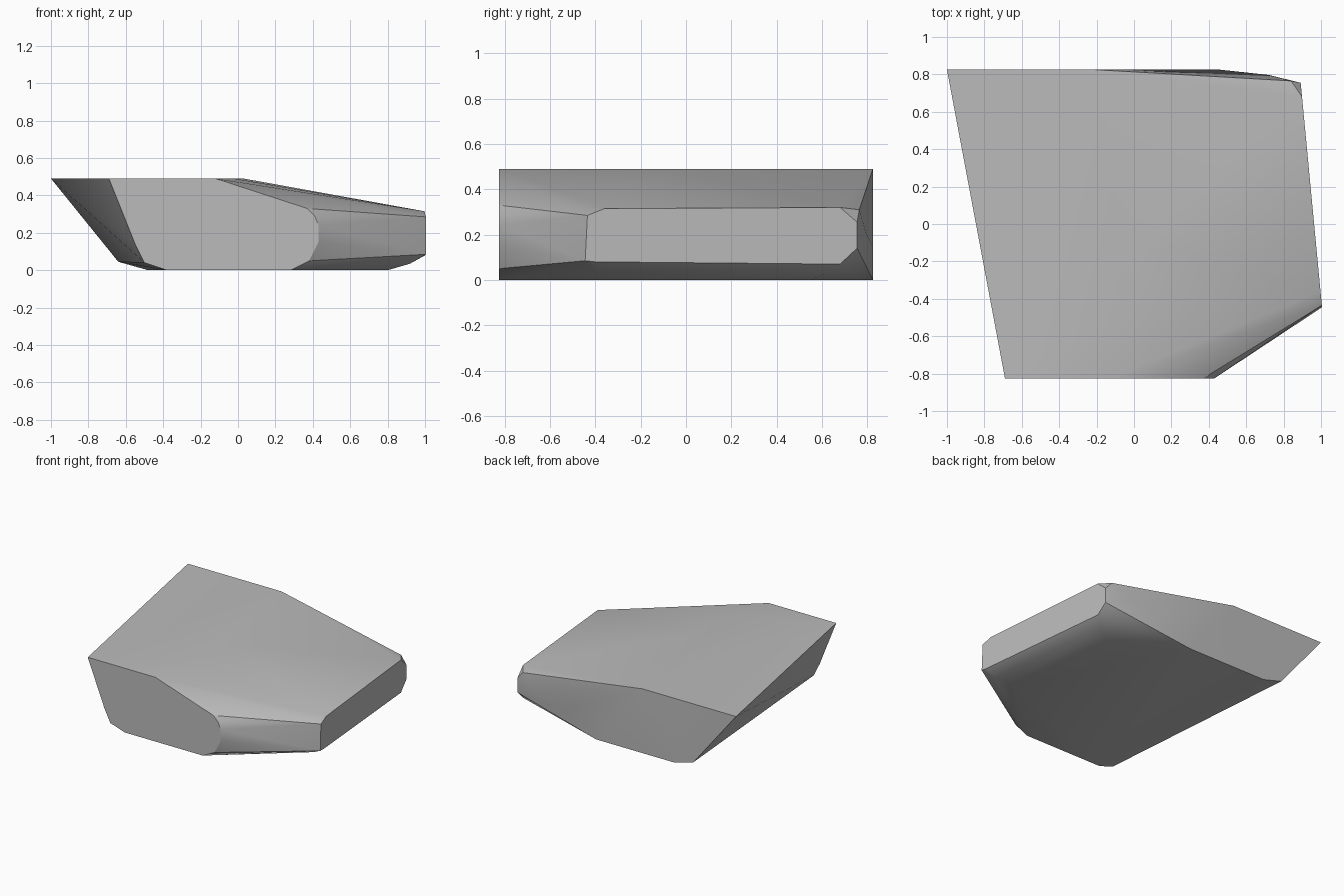
import bpy
import bmesh
import math

# Remove the default cube only
cube = bpy.data.objects.get("Cube")
if cube:
    bpy.data.objects.remove(cube, do_unlink=True)

HALF_DEPTH = 0.825
TOP = 0.49


def stone_material():
    """Plain grey used over the whole rock."""
    colour = (0.5, 0.5, 0.5, 1.0)
    material = bpy.data.materials.new("stone_grey")
    material.use_nodes = True
    material.diffuse_color = colour
    shader = material.node_tree.nodes["Principled BSDF"]
    shader.inputs["Base Color"].default_value = colour
    return material


def side_plane_x(y):
    """Position of the slanted side facet at depth y."""
    return 0.963 - 0.095 * y


def convex_rock(name, points, material):
    """Wrap the outline points in one faceted solid."""
    bm = bmesh.new()
    for point in points:
        bm.verts.new(point)
    hull = bmesh.ops.convex_hull(bm, input=bm.verts[:])
    loose = set(hull["geom_interior"]) | set(hull["geom_unused"])
    loose = [v for v in loose if isinstance(v, bmesh.types.BMVert)]
    bmesh.ops.delete(bm, geom=loose, context="VERTS")
    # Join coplanar triangles into clean flat facets
    bmesh.ops.dissolve_limit(bm, angle_limit=math.radians(1),
                             verts=bm.verts[:], edges=bm.edges[:])
    bmesh.ops.recalc_face_normals(bm, faces=bm.faces[:])
    mesh = bpy.data.meshes.new(name)
    bm.to_mesh(mesh)
    bm.free()
    mesh.materials.append(material)
    rock = bpy.data.objects.new(name, mesh)
    bpy.context.collection.objects.link(rock)
    return rock


# Flat front facet, as x and z
front_profile = [(-0.69, TOP), (-0.12, TOP), (0.37, 0.33), (0.41, 0.29),
                 (0.43, 0.24), (0.43, 0.15), (0.38, 0.05), (0.28, 0),
                 (-0.38, 0), (-0.50, 0.04), (-0.55, 0.14)]
# Flat back facet, as x and z
back_profile = [(-1, TOP), (-0.21, TOP), (0.46, 0.15), (0.18, 0),
                (-0.48, 0), (-0.64, 0.045)]
# Slanted side facet, as y and z
side_profile = [(-0.445, 0.085), (-0.435, 0.285), (-0.36, 0.315),
                (0.68, 0.32), (0.755, 0.255), (0.755, 0.14),
                (0.68, 0.07), (-0.40, 0.08)]
# Ridge where the top begins to slope, as x and y
ridge = [(-0.02, -0.5), (0.03, -0.1)]
# Worn corners between the main facets
worn_corners = [(0.80, -0.36, 0), (0.92, -0.40, 0.035),
                (0.70, 0.55, 0), (0.82, 0.62, 0.03),
                (0.84, 0.765, 0.31), (0.72, 0.797, 0.2)]

points = [(x, -HALF_DEPTH, z) for x, z in front_profile]
points += [(x, HALF_DEPTH, z) for x, z in back_profile]
points += [(side_plane_x(y), y, z) for y, z in side_profile]
points += [(x, y, TOP) for x, y in ridge]
points += worn_corners

rock = convex_rock("rock", points, stone_material())

# Soften the worn creases but keep the broken edges crisp
bpy.ops.object.select_all(action="DESELECT")
rock.select_set(True)
bpy.context.view_layer.objects.active = rock
bpy.ops.object.shade_smooth_by_angle(angle=math.radians(28))
